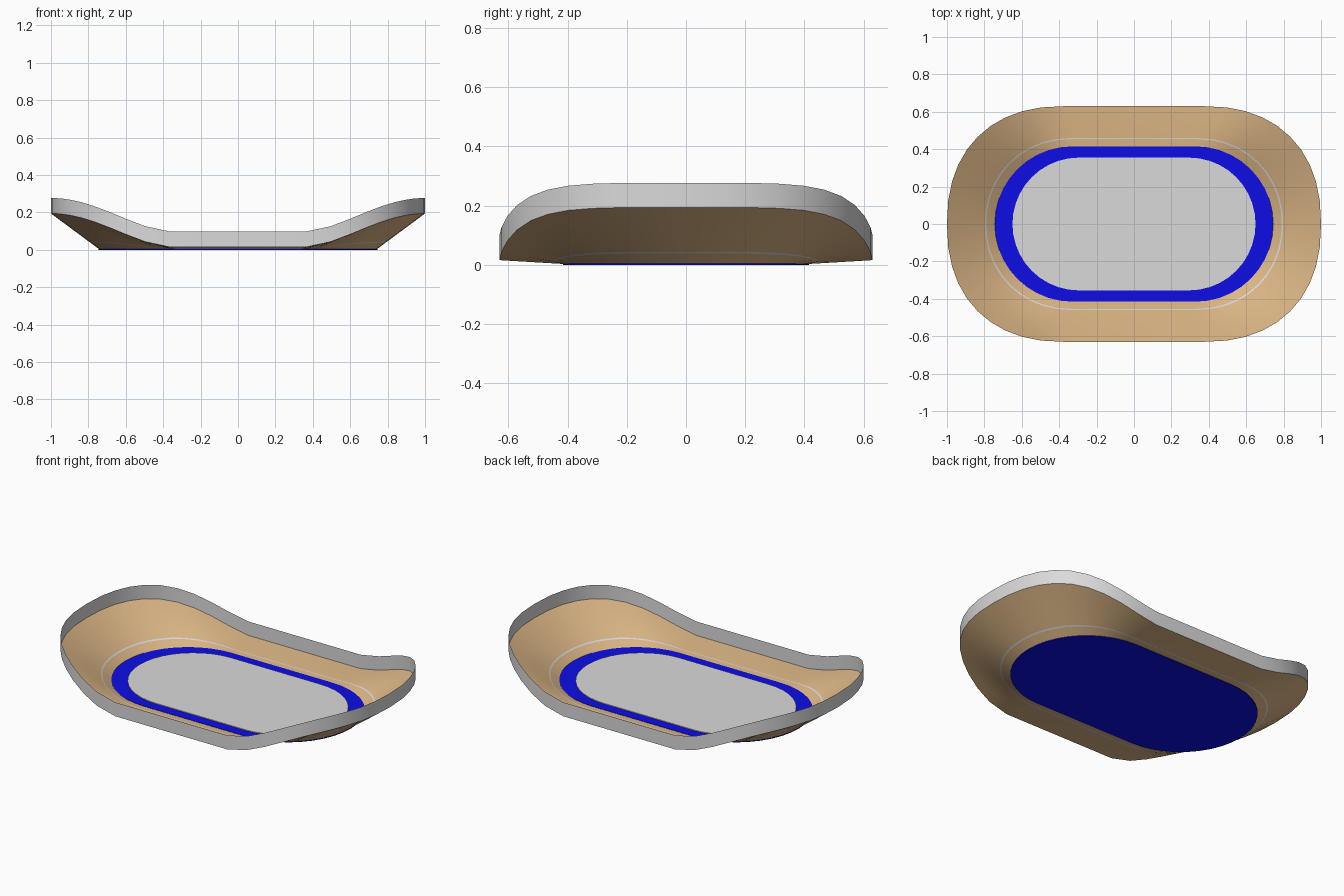
import bpy, bmesh, math

if "Cube" in bpy.data.objects:
    bpy.data.objects.remove(bpy.data.objects["Cube"])

def material(name, r, g, b):
    m = bpy.data.materials.new(name)
    m.diffuse_color = (r, g, b, 1)
    m.use_nodes = True
    m.node_tree.nodes["Principled BSDF"].inputs["Base Color"].default_value = m.diffuse_color
    return m

TAN = material("tan", 0.73, 0.479, 0.242)
GREY = material("light grey", 0.70, 0.70, 0.70)
BLUE = material("blue", 0.004, 0.004, 0.80)
SEG = 20      # segments in each rounded end
FULL = 2.3    # fullness of the outer outline

def outline(half_x, half_y, power=2.0):
    """Stadium outline: straight long sides and two rounded ends."""
    pts, cx = [], half_x - half_y
    for side in (1, -1):
        for i in range(SEG + 1):
            a = -math.pi / 2 + math.pi * i / SEG
            c, s = max(0.0, math.cos(a)), math.sin(a)
            x = cx + half_y * c ** (2 / power)
            y = half_y * math.copysign(abs(s) ** (2 / power), s)
            pts.append((side * x, side * y))
    return pts

def rise(x):
    """Height gained by the rim towards the two ends."""
    t = min(1.0, max(0.0, (abs(x) - 0.37) / 0.63))
    return 0.178 * math.sin(math.pi / 2 * t) ** 1.6

def make_object(name, bm, mats, angle=35):
    me = bpy.data.meshes.new(name)
    bm.to_mesh(me)
    bm.free()
    ob = bpy.data.objects.new(name, me)
    bpy.context.collection.objects.link(ob)
    for m in mats:
        me.materials.append(m)
    bpy.ops.object.select_all(action='DESELECT')
    ob.select_set(True)
    bpy.context.view_layer.objects.active = ob
    bpy.ops.object.shade_smooth_by_angle(angle=math.radians(angle))
    return ob

def loft(name, rings, mats, indices):
    """Skin a stack of closed rings, one material index per band."""
    bm = bmesh.new()
    vs = [[bm.verts.new(p) for p in r] for r in rings]
    n = len(rings[0])
    for k, idx in enumerate(indices):
        for i in range(n):
            j = (i + 1) % n
            f = bm.faces.new((vs[k][i], vs[k][j], vs[k + 1][j], vs[k + 1][i]))
            f.material_index = idx
    return make_object(name, bm, mats)

def plate(name, half_x, half_y, z0, z1, mat):
    bm = bmesh.new()
    face = bm.faces.new([bm.verts.new((x, y, z0)) for x, y in outline(half_x, half_y)])
    top = bmesh.ops.extrude_face_region(bm, geom=[face])["geom"]
    for v in top:
        if isinstance(v, bmesh.types.BMVert):
            v.co.z = z1
    bmesh.ops.recalc_face_normals(bm, faces=bm.faces)
    return make_object(name, bm, [mat])

# Flared wall with a thin inlaid line
foot = [(x, y, 0.003) for x, y in outline(0.742, 0.413)]
edge = [(x, y, 0.016 + rise(x)) for x, y in outline(1.0, 0.63, FULL)]

def between(t):
    return [tuple(a + (b - a) * t for a, b in zip(p, q)) for p, q in zip(foot, edge)]

levels = (0, 0.185, 0.215, 0.4, 0.6, 0.8, 1)
loft("flared_wall", [between(t) for t in levels], [TAN, GREY], (0, 1, 0, 0, 0, 0))

# Upright rim band following the curved edge
lip = [(x, y, z + 0.083) for x, y, z in edge]
loft("rim_band", [edge, lip], [GREY], (0,))

# Floor plate and inner pad
plate("floor_plate", 0.745, 0.415, 0.0, 0.005, BLUE)
plate("inner_pad", 0.65, 0.355, 0.005, 0.009, GREY)
